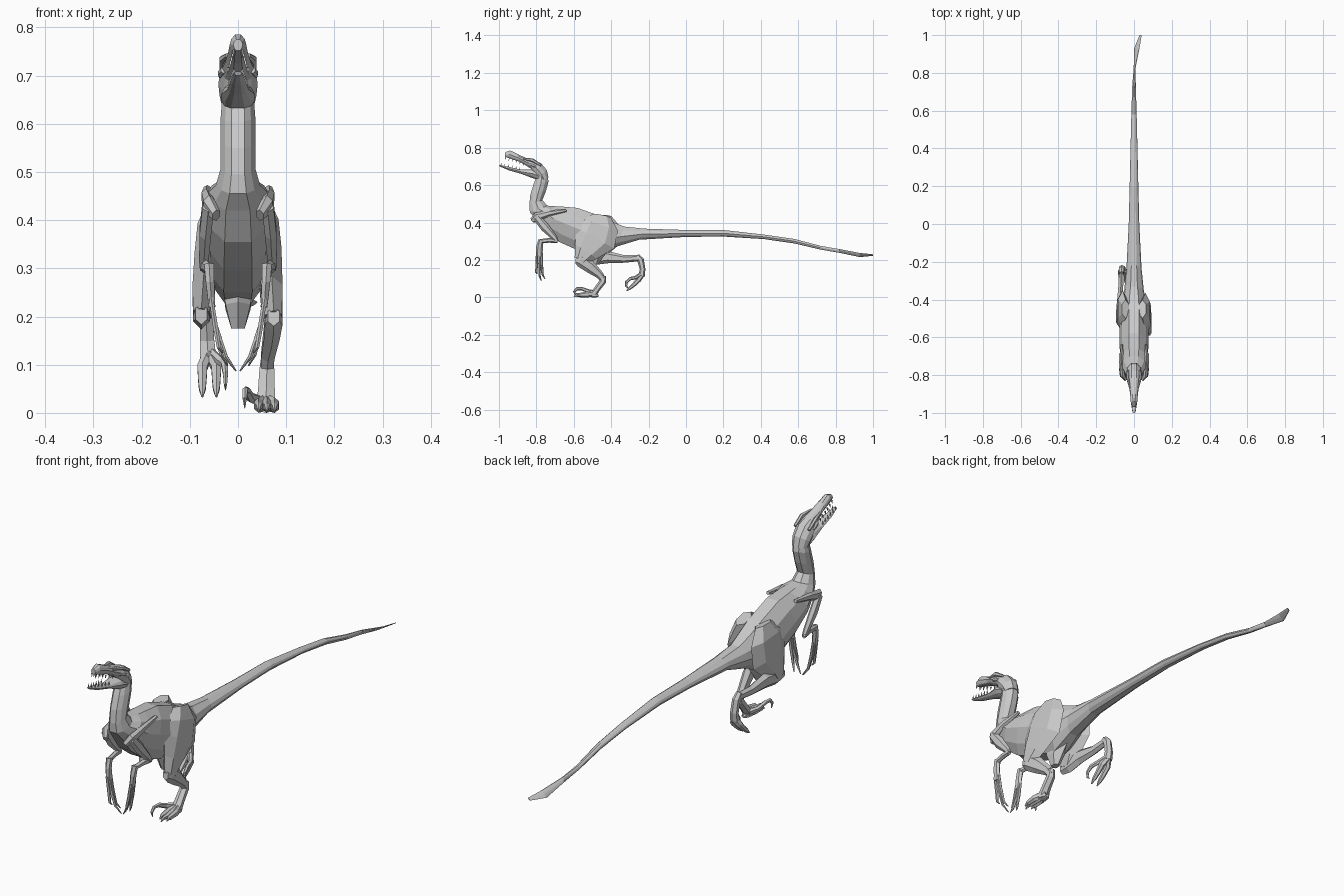
import bpy, bmesh
from mathutils import Vector

# half cross-section of the trunk: (fraction from top to bottom, fraction of half width)
HALF = [(0, .35), (.22, .82), (.5, 1), (.8, .75), (1, .38)]


def skin(name, rings):
    """Join equal-sized rings of points into a closed flat-faced solid."""
    bm = bmesh.new()
    vs = [[bm.verts.new(p) for p in r] for r in rings]
    n = len(vs[0])
    for a, b in zip(vs, vs[1:]):
        for i in range(n):
            j = (i + 1) % n
            bm.faces.new((a[i], a[j], b[j], b[i]))
    bm.faces.new(vs[0])
    bm.faces.new(vs[-1])
    bmesh.ops.recalc_face_normals(bm, faces=bm.faces)
    me = bpy.data.meshes.new(name)
    bm.to_mesh(me)
    bm.free()
    ob = bpy.data.objects.new(name, me)
    bpy.context.collection.objects.link(ob)
    return ob


def trunk(name, stations):
    """Stations: top y, z, bottom y, z, half width, x offset of top, of bottom."""
    rings = []
    for ty, tz, by, bz, w, *off in stations:
        ot, ob = off if off else (0, 0)
        t, b = Vector((ot, ty, tz)), Vector((ob, by, bz))
        right = [t.lerp(b, u) + Vector((w * k, 0, 0)) for u, k in HALF]
        left = [t.lerp(b, u) - Vector((w * k, 0, 0)) for u, k in reversed(HALF)]
        rings.append(right + left)
    return skin(name, rings)


def limb(name, pts, side=1, n=6):
    """Tube through (x, y, z, sideways radius, in-plane radius)."""
    from math import cos, sin, tau
    P = [Vector((p[0] * side, p[1], p[2])) for p in pts]
    rings = []
    for i, p in enumerate(P):
        t = (P[min(i + 1, len(P) - 1)] - P[max(i - 1, 0)]).normalized()
        ax = (Vector((1, 0, 0)) - t * t.x).normalized()
        up = t.cross(ax)
        a, b = pts[i][3:]
        rings.append([p + ax * a * cos(tau * (k + .5) / n) + up * b * sin(tau * (k + .5) / n)
                      for k in range(n)])
    return skin(name, rings)


# neck, torso and hips, running into the tail
trunk("body", [
    (-.742, .66, -.80, .645, .033), (-.735, .62, -.815, .605, .036),
    (-.748, .57, -.832, .55, .036), (-.768, .52, -.838, .495, .036),
    (-.742, .49, -.835, .455, .046), (-.70, .487, -.805, .42, .066),
    (-.66, .485, -.757, .355, .073), (-.58, .478, -.68, .297, .077),
    (-.46, .435, -.575, .25, .078), (-.39, .402, -.46, .225, .068),
    (-.33, .378, -.375, .27, .052), (-.22, .367, -.25, .308, .04),
    (0, .36, 0, .323, .028), (.2, .36, .2, .325, .023),
    (.42, .335, .42, .311, .018), (.58, .312, .58, .288, .014),
    (.72, .275, .72, .255, .010)])
# flattened, twisted tail tip
trunk("tail_tip", [
    (.72, .275, .72, .255, .010), (.82, .258, .82, .238, .005, .005, .0),
    (.93, .237, .93, .215, .003, .028, .002), (1, .230, 1, .222, .002, .04, .03)])
# wedge between the legs
limb("pelvis_wedge", [(0, -.46, .30, .04, .07), (0, -.49, .22, .03, .045),
                      (0, -.49, .175, .016, .02)])

# head
trunk("skull", [
    (-.968, .775, -.968, .752, .010), (-.94, .785, -.95, .745, .017),
    (-.90, .766, -.89, .725, .021), (-.86, .747, -.86, .708, .027),
    (-.815, .732, -.825, .685, .036), (-.775, .717, -.81, .65, .041),
    (-.744, .68, -.80, .635, .038), (-.735, .64, -.785, .622, .032)])
trunk("lower_jaw", [
    (-1, .709, -.996, .70, .008), (-.95, .698, -.95, .68, .016),
    (-.88, .682, -.88, .66, .022), (-.82, .685, -.82, .637, .035),
    (-.785, .67, -.785, .626, .035)])

FOOT = [(.047, 0), (.075, 1)]
for s, tag in ((1, "right"), (-1, "left")):
    limb("brow_" + tag, [(.022, -.87, .742, .004, .005), (.032, -.82, .733, .008, .01),
                         (.033, -.775, .705, .006, .006)], s)
    limb("eye_" + tag, [(.030, -.835, .712, .006, .008), (.036, -.815, .705, .006, .009),
                        (.036, -.80, .698, .004, .005)], s)
    # teeth along both jaws
    for i in range(6):
        f = i / 5
        x, y, z = .009 + .012 * f, -.963 + .095 * f, .752 - .036 * f
        limb("upper_tooth_" + tag, [(x, y, z, .003, .004), (x, y - .004, z - .015, .0005, .0005)], s, 4)
        x, y, z = .007 + .011 * f, -.99 + .1 * f, .703 - .021 * f
        limb("lower_tooth_" + tag, [(x, y, z, .003, .004), (x, y + .002, z + .015, .0005, .0005)], s, 4)

    # arm: shoulder blade, upper arm, forearm, hand, fingers
    limb("shoulder_" + tag, [(.064, -.64, .465, .008, .008), (.066, -.73, .45, .011, .016),
                             (.060, -.80, .43, .014, .024), (.045, -.82, .41, .010, .016)], s)
    limb("upper_arm_" + tag, [(.062, -.80, .43, .014, .02), (.068, -.755, .375, .014, .024),
                              (.071, -.70, .315, .011, .014), (.071, -.69, .298, .009, .010)], s)
    limb("forearm_" + tag, [(.071, -.687, .302, .009, .012), (.066, -.73, .305, .010, .013),
                            (.060, -.78, .30, .010, .011)], s)
    limb("hand_" + tag, [(.060, -.775, .308, .012, .014), (.058, -.783, .27, .010, .018),
                         (.054, -.785, .22, .008, .018)], s)
    for k, (dy, tx, tz) in enumerate([(-.014, .032, .125), (0, .004, .087), (.012, .022, .098)]):
        y = -.783 + dy
        limb(f"finger_{k + 1}_{tag}", [
            (.056, y, .24, .005, .006), (.047, y, .18, .006, .007),
            ((tx + .047) / 2, y + dy * .3, (tz + .17) / 2 - .012, .005, .006),
            (tx, y + dy * .6 + .01, tz, .0015, .002)], s)

# planted right leg
limb("right_thigh", [
    (.045, -.45, .435, .022, .05), (.060, -.46, .385, .028, .10),
    (.066, -.485, .315, .028, .115), (.070, -.535, .245, .026, .07),
    (.074, -.565, .195, .02, .035)])
limb("right_shin", [
    (.074, -.59, .20, .014, .02), (.074, -.563, .198, .021, .036),
    (.070, -.515, .165, .019, .034), (.062, -.462, .12, .016, .021),
    (.060, -.44, .09, .015, .016)])
limb("right_metatarsus", [
    (.060, -.438, .115, .014, .012), (.060, -.445, .085, .018, .018),
    (.059, -.475, .045, .020, .016), (.058, -.492, .02, .022, .018)])
for k, x in enumerate((.043, .060, .076)):
    y = -.60 + (.015 if k != 1 else 0)
    limb(f"right_toe_{k + 1}", [
        (.058, -.475, .022, .012, .018), (x, -.525, .016, .011, .016),
        (x, -.565, .012, .009, .012), (x, y + .015, .013, .006, .009),
        (x, y, .004, .002, .003)])
limb("right_sickle_toe", [
    (.045, -.485, .025, .010, .012), (.026, -.52, .032, .009, .011),
    (.018, -.555, .046, .008, .009), (.015, -.583, .046, .006, .009),
    (.014, -.597, .03, .005, .007), (.014, -.592, .01, .001, .002)])
limb("right_heel_pad", [(.058, -.505, .01, .022, .01), (.058, -.48, .01, .018, .01),
                        (.058, -.468, .008, .01, .006)])

# raised left leg
limb("left_thigh", [
    (.045, -.45, .435, .022, .05), (.060, -.45, .385, .028, .10),
    (.066, -.46, .315, .028, .11), (.072, -.49, .25, .026, .07),
    (.076, -.505, .205, .02, .04)], -1)
limb("left_shin", [
    (.076, -.535, .205, .014, .022), (.076, -.49, .207, .020, .034),
    (.074, -.42, .215, .019, .033), (.070, -.33, .205, .015, .02),
    (.067, -.25, .21, .014, .017)], -1)
limb("left_metatarsus", [
    (.067, -.262, .222, .013, .014), (.066, -.243, .20, .016, .018),
    (.064, -.232, .15, .017, .015), (.062, -.238, .115, .019, .018)], -1)
for k, x in enumerate((.045, .074)):
    limb(f"left_toe_{k + 1}", [
        (.061, -.235, .125, .012, .016), (x, -.252, .095, .012, .014),
        (x, -.278, .068, .010, .011), (x, -.30, .05, .008, .009),
        (x, -.318, .034, .002, .003)], -1)
limb("left_sickle_toe", [
    (.055, -.24, .125, .009, .011), (.034, -.27, .105, .009, .010),
    (.028, -.298, .10, .008, .009), (.026, -.318, .082, .006, .008),
    (.026, -.32, .06, .004, .006), (.026, -.308, .048, .001, .002)], -1)
